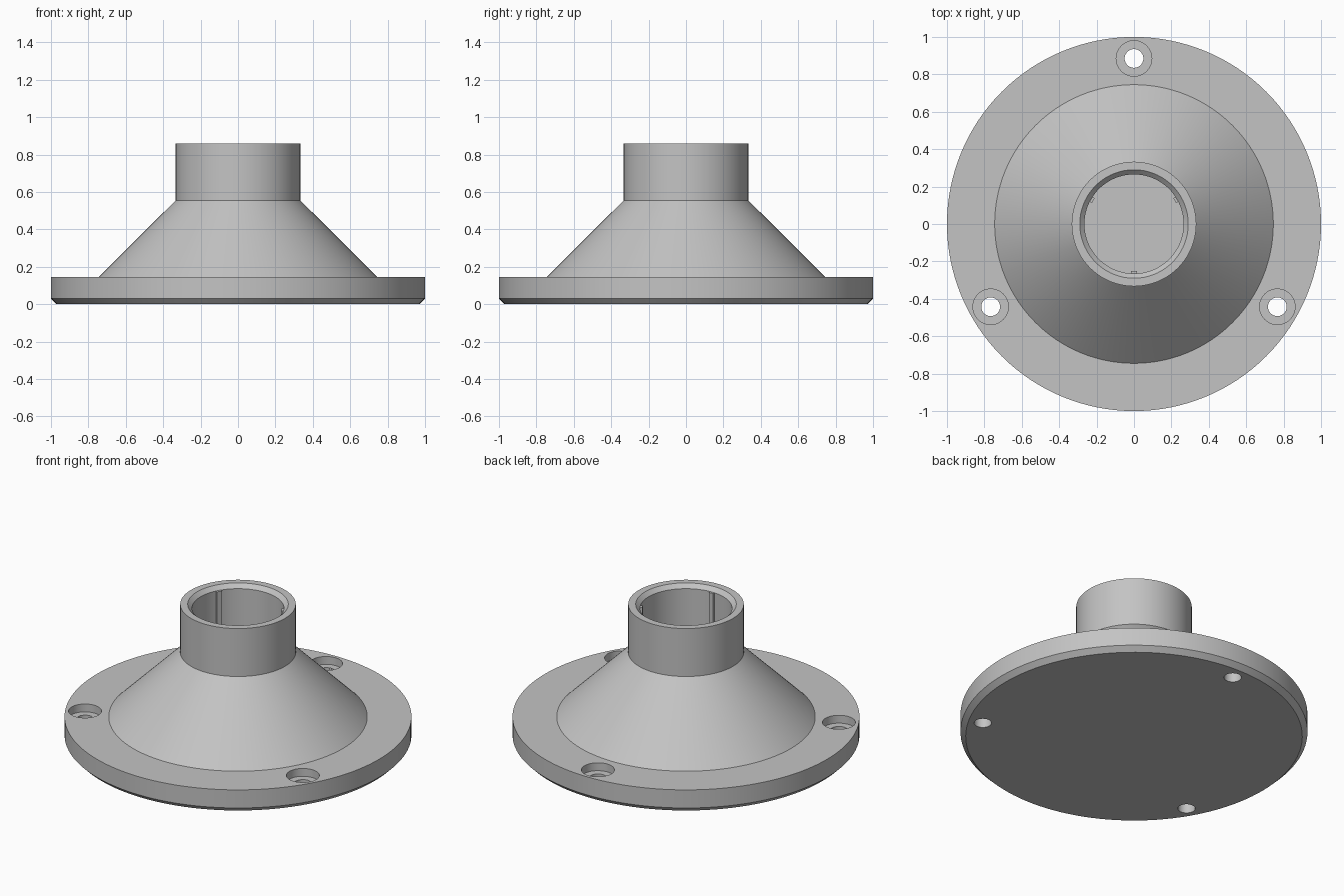
import bpy, bmesh
from math import radians, cos, sin, tau
from mathutils import Vector

cube = bpy.data.objects.get("Cube")
if cube:
    bpy.data.objects.remove(cube, do_unlink=True)

# Single flat material
grey = bpy.data.materials.new("light grey")
grey.use_nodes = True
colour = (0.55, 0.55, 0.55, 1)
grey.diffuse_color = colour
grey.node_tree.nodes["Principled BSDF"].inputs["Base Color"].default_value = colour

FLANGE_TOP = 0.145
BORE_FLOOR = 0.145
BORE_RADIUS = 0.265
BORE_TOP = 0.835


def lathe(name, profile, steps):
    """Revolve a list of (radius, height) points about z; both ends lie on the axis."""
    bm = bmesh.new()
    verts = [bm.verts.new((r, 0, z)) for r, z in profile]
    edges = [bm.edges.new(pair) for pair in zip(verts, verts[1:])]
    bmesh.ops.spin(bm, geom=verts + edges, cent=(0, 0, 0), axis=(0, 0, 1),
                   angle=tau, steps=steps, use_merge=False)
    bmesh.ops.remove_doubles(bm, verts=bm.verts, dist=0.0001)
    bmesh.ops.recalc_face_normals(bm, faces=bm.faces)
    mesh = bpy.data.meshes.new(name)
    bm.to_mesh(mesh)
    bm.free()
    mesh.materials.append(grey)
    obj = bpy.data.objects.new(name, mesh)
    bpy.context.collection.objects.link(obj)
    return obj


def around(radius, degrees, z=0):
    a = radians(degrees)
    return Vector((radius * cos(a), radius * sin(a), z))


# Flange, cone and collar with a chamfered blind bore
body = lathe("flange_body", [
    (0, 0), (0.97, 0), (1, 0.03), (1, FLANGE_TOP), (0.745, FLANGE_TOP),
    (0.333, 0.555), (0.333, 0.86), (0.29, 0.86), (BORE_RADIUS, BORE_TOP),
    (BORE_RADIUS, BORE_FLOOR), (0, BORE_FLOOR)], 128)

# Three counterbored screw holes
for i, degrees in enumerate((90, 210, 330)):
    cutter = lathe(f"screw_hole_cutter_{i + 1}", [
        (0, -0.1), (0.05, -0.1), (0.05, 0.095), (0.095, 0.095), (0.095, 0.3), (0, 0.3)], 48)
    cutter.location = around(0.885, degrees)
    cutter.hide_render = True
    cutter.hide_set(True)
    cut = body.modifiers.new("screw hole", "BOOLEAN")
    cut.operation = "DIFFERENCE"
    cut.solver = "EXACT"
    cut.object = cutter

# Bake the holes so that their rims can be kept sharp
bpy.context.view_layer.update()
evaluated = body.evaluated_get(bpy.context.evaluated_depsgraph_get())
drilled = bpy.data.meshes.new_from_object(evaluated)
body.modifiers.clear()
body.data = drilled
for obj in [o for o in bpy.data.objects if o.name.startswith("screw_hole_cutter")]:
    bpy.data.objects.remove(obj, do_unlink=True)

bpy.ops.object.select_all(action="DESELECT")
body.select_set(True)
bpy.context.view_layer.objects.active = body
bpy.ops.object.shade_smooth_by_angle(angle=radians(30))

# Three slim grip ribs inside the bore
for i, degrees in enumerate((30, 150, 270)):
    bpy.ops.mesh.primitive_cube_add(
        size=1, location=around(0.262, degrees, (BORE_FLOOR + BORE_TOP) / 2),
        rotation=(0, 0, radians(degrees)))
    rib = bpy.context.object
    rib.name = f"bore_rib_{i + 1}"
    rib.scale = (0.022, 0.03, BORE_TOP - BORE_FLOOR)
    rib.data.materials.append(grey)
